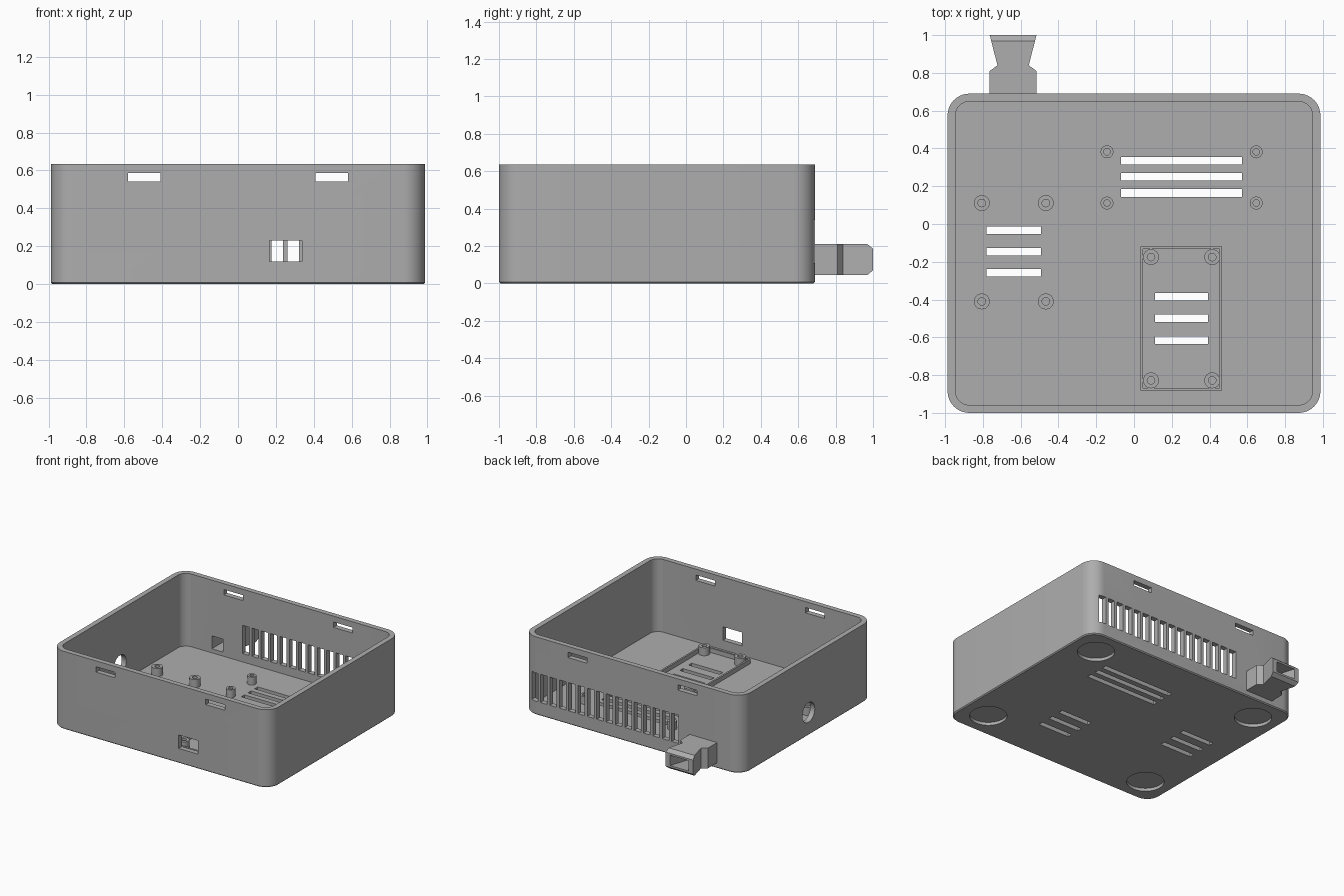
import bpy, bmesh, math
from mathutils import Matrix

if "Cube" in bpy.data.objects:
    bpy.data.objects.remove(bpy.data.objects["Cube"])

GREY = (0.42, 0.42, 0.42, 1)
mat = bpy.data.materials.new("plain grey")
mat.use_nodes = True
mat.diffuse_color = GREY
mat.node_tree.nodes["Principled BSDF"].inputs["Base Color"].default_value = GREY

HX, Y0, Y1, H = 0.987, -1.0, 0.69, 0.635
WALL, FLOOR = 0.042, 0.042
CY = (Y0 + Y1) / 2


def finish(bm, name):
    bmesh.ops.recalc_face_normals(bm, faces=bm.faces)
    me = bpy.data.meshes.new(name)
    bm.to_mesh(me)
    bm.free()
    me.materials.append(mat)
    ob = bpy.data.objects.new(name, me)
    bpy.context.collection.objects.link(ob)
    return ob


def loft(bm, rings, closed=False):
    """Skin a list of equal-length point rings, capped or joined end to end."""
    vs = [[bm.verts.new(p) for p in r] for r in rings]
    n = len(vs[0])
    pairs = list(zip(vs, vs[1:])) + ([(vs[-1], vs[0])] if closed else [])
    for a, b in pairs:
        for i in range(n):
            j = (i + 1) % n
            bm.faces.new((a[i], a[j], b[j], b[i]))
    if not closed:
        bm.faces.new(vs[0][::-1])
        bm.faces.new(vs[-1])


def box(bm, x0, x1, y0, y1, z0, z1):
    loft(bm, [[(x0, y0, z), (x1, y0, z), (x1, y1, z), (x0, y1, z)] for z in (z0, z1)])


def cylinder(bm, r, depth, matrix):
    bmesh.ops.create_cone(bm, cap_ends=True, segments=40, radius1=r, radius2=r,
                          depth=depth, matrix=matrix)


def rounded(inset, z, radius=0.115, steps=10):
    """Rounded rectangle of the case plan, moved inwards by inset."""
    r = radius - inset
    pts = []
    for q, (sx, sy) in enumerate([(1, 1), (-1, 1), (-1, -1), (1, -1)]):
        cx = sx * (HX - radius)
        cy = CY + sy * ((Y1 - Y0) / 2 - radius)
        for k in range(steps + 1):
            a = math.pi / 2 * (q + k / steps)
            pts.append((cx + r * math.cos(a), cy + r * math.sin(a), z))
    return pts


def cut(ob, cutter):
    mod = ob.modifiers.new("cut", "BOOLEAN")
    mod.operation, mod.solver, mod.object = "DIFFERENCE", "EXACT", cutter
    bpy.context.view_layer.update()
    ev = ob.evaluated_get(bpy.context.evaluated_depsgraph_get())
    me = bpy.data.meshes.new_from_object(ev)
    ob.modifiers.clear()
    ob.data = me
    bpy.data.objects.remove(cutter)


def smooth(ob):
    bpy.ops.object.select_all(action="DESELECT")
    bpy.context.view_layer.objects.active = ob
    ob.select_set(True)
    bpy.ops.object.shade_smooth_by_angle(angle=math.radians(30))


# Case shell with a small chamfer round the base
bm = bmesh.new()
loft(bm, [rounded(0.008, 0), rounded(0, 0.008), rounded(0, H)])
case = finish(bm, "case")
bm = bmesh.new()
loft(bm, [rounded(WALL, FLOOR), rounded(WALL, H + 0.1)])
cut(case, finish(bm, "cavity_cutter"))

bm = bmesh.new()
# Lid clip slots, front and back
for x in (-0.495, 0.495):
    for y in (Y0, Y1):
        box(bm, x - 0.086, x + 0.086, y - 0.06, y + 0.06, 0.543, 0.587)
# Front connector window
box(bm, 0.165, 0.338, Y0 - 0.1, Y0 + 0.1, 0.12, 0.23)
# Back vent row
for i in range(16):
    x = -0.4135 + i * 0.0845
    box(bm, x, x + 0.06, Y1 - 0.15, Y1 + 0.05, 0.11, 0.34)
# Cable passage in the back wall
box(bm, -0.69, -0.59, Y1 - 0.1, Y1 + 0.05, 0.075, 0.18)
# Floor vents
for x0, x1, y, step in ((-0.07, 0.573, 0.249, 0.085),
                        (-0.78, -0.493, -0.146, 0.112),
                        (0.111, 0.393, -0.5, 0.115)):
    for k in (-1, 0, 1):
        c = y + k * step
        box(bm, x0, x1, c - 0.02, c + 0.02, -0.05, 0.08)
# Round socket hole in the right wall
cylinder(bm, 0.08, 0.2, Matrix.Translation((-HX, -0.17, 0.187)) @ Matrix.Rotation(math.pi / 2, 4, "Y"))
# Foot recesses under the base
for x in (-0.765, 0.765):
    for y in (-0.625, 0.625):
        cylinder(bm, 0.14, 0.05, Matrix.Translation((x, CY + y, 0)))
cut(case, finish(bm, "hole_cutter"))
smooth(case)


# Hollow screw posts
def post(name, x, y, r, hole, top=0.107, n=24):
    def ring(rad, z):
        return [(x + rad * math.cos(2 * math.pi * k / n),
                 y + rad * math.sin(2 * math.pi * k / n), z) for k in range(n)]
    bm = bmesh.new()
    base = FLOOR - 0.005
    loft(bm, [ring(r, base), ring(r, top), ring(hole, top), ring(hole, base)], closed=True)
    smooth(finish(bm, name))


for name, xs, ys, r, hole in (
        ("long_board_post", (-0.143, 0.647), (0.111, 0.382), 0.034, 0.017),
        ("side_board_post", (-0.806, -0.467), (-0.41, 0.111), 0.042, 0.02),
        ("front_board_post", (0.09, 0.414), (-0.828, -0.175), 0.042, 0.02)):
    for x in xs:
        for y in ys:
            post(name, x, y, r, hole)


# Low frame round the front board
def rectangle(inset, z):
    x0, x1, y0, y1 = 0.034 + inset, 0.467 - inset, -0.882 + inset, -0.119 - inset
    return [(x0, y0, z), (x1, y0, z), (x1, y1, z), (x0, y1, z)]


bm = bmesh.new()
loft(bm, [rectangle(0, FLOOR - 0.005), rectangle(0, 0.078),
          rectangle(0.014, 0.078), rectangle(0.014, FLOOR - 0.005)], closed=True)
finish(bm, "board_frame")


# Waisted hollow cable guide on the back
def section(y, half, z0, z1, x=-0.64):
    return [(x - half, y, z0), (x + half, y, z0), (x + half, y, z1), (x - half, y, z1)]


bm = bmesh.new()
outer = [(0.66, 0.124, 0.045, 0.21), (0.81, 0.124, 0.045, 0.21), (0.84, 0.083, 0.045, 0.21),
         (0.97, 0.116, 0.045, 0.21), (1.0, 0.124, 0.07, 0.185)]
inner = [(1.0, 0.085, 0.085, 0.17), (0.84, 0.05, 0.075, 0.18), (0.66, 0.05, 0.075, 0.18)]
loft(bm, [section(*s) for s in outer + inner], closed=True)
finish(bm, "cable_guide")
